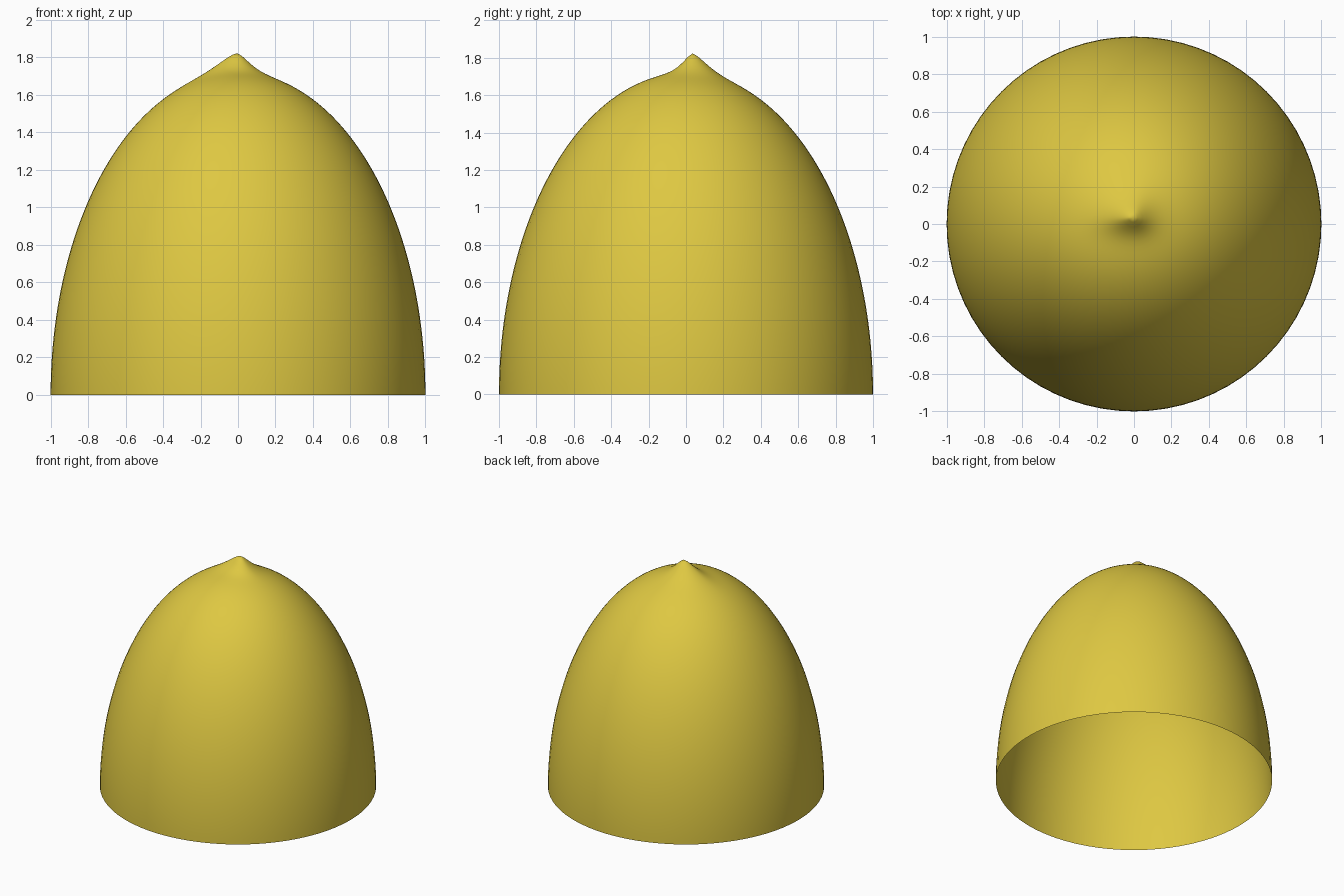
import bpy, bmesh, math

if "Cube" in bpy.data.objects:
    bpy.data.objects.remove(bpy.data.objects["Cube"])

HEIGHT = 1.72          # height of the plain elliptical dome
TIP = (-0.005, 0.035)  # position of the off-centre nipple
SEGMENTS, RINGS = 72, 64

yellow = bpy.data.materials.new("lemon yellow")
yellow.diffuse_color = (0.73, 0.575, 0.054, 1)
yellow.use_nodes = True
yellow.node_tree.nodes["Principled BSDF"].inputs["Base Color"].default_value = yellow.diffuse_color


def surface_z(x, y):
    """Dome height plus a nipple that trails off towards -x and ends sharply at -y."""
    dome = HEIGHT * math.sqrt(max(0.0, 1 - x * x - y * y))
    dx, dy = x - TIP[0], y - TIP[1]
    d = math.hypot(dx / (0.136 if dx < 0 else 0.09),
                   dy / (0.072 if dy < 0 else 0.105))
    return dome + 0.104 * math.exp(-d ** 1.5)


def point(bm, r, a, z=None):
    # rings close to the top are shifted so they centre on the tip
    k = math.exp(-(r / 0.2) ** 2)
    x = r * math.cos(a) + TIP[0] * k
    y = r * math.sin(a) + TIP[1] * k
    return bm.verts.new((x, y, surface_z(x, y) if z is None else z))


# Open half-fruit shell
bm = bmesh.new()
rings = []
for i in range(RINGS):
    t = math.pi / 2 * i / RINGS
    rings.append([point(bm, math.cos(t), math.tau * j / SEGMENTS, 0 if i == 0 else None)
                  for j in range(SEGMENTS)])
apex = point(bm, 0, 0)
for low, high in zip(rings, rings[1:]):
    for j in range(SEGMENTS):
        k = (j + 1) % SEGMENTS
        bm.faces.new((low[j], low[k], high[k], high[j]))
for j in range(SEGMENTS):
    bm.faces.new((rings[-1][j], rings[-1][(j + 1) % SEGMENTS], apex))
for f in bm.faces:
    f.smooth = True

mesh = bpy.data.meshes.new("half_lemon_shell")
bm.to_mesh(mesh)
bm.free()
mesh.materials.append(yellow)
shell = bpy.data.objects.new("half_lemon_shell", mesh)
bpy.context.collection.objects.link(shell)
